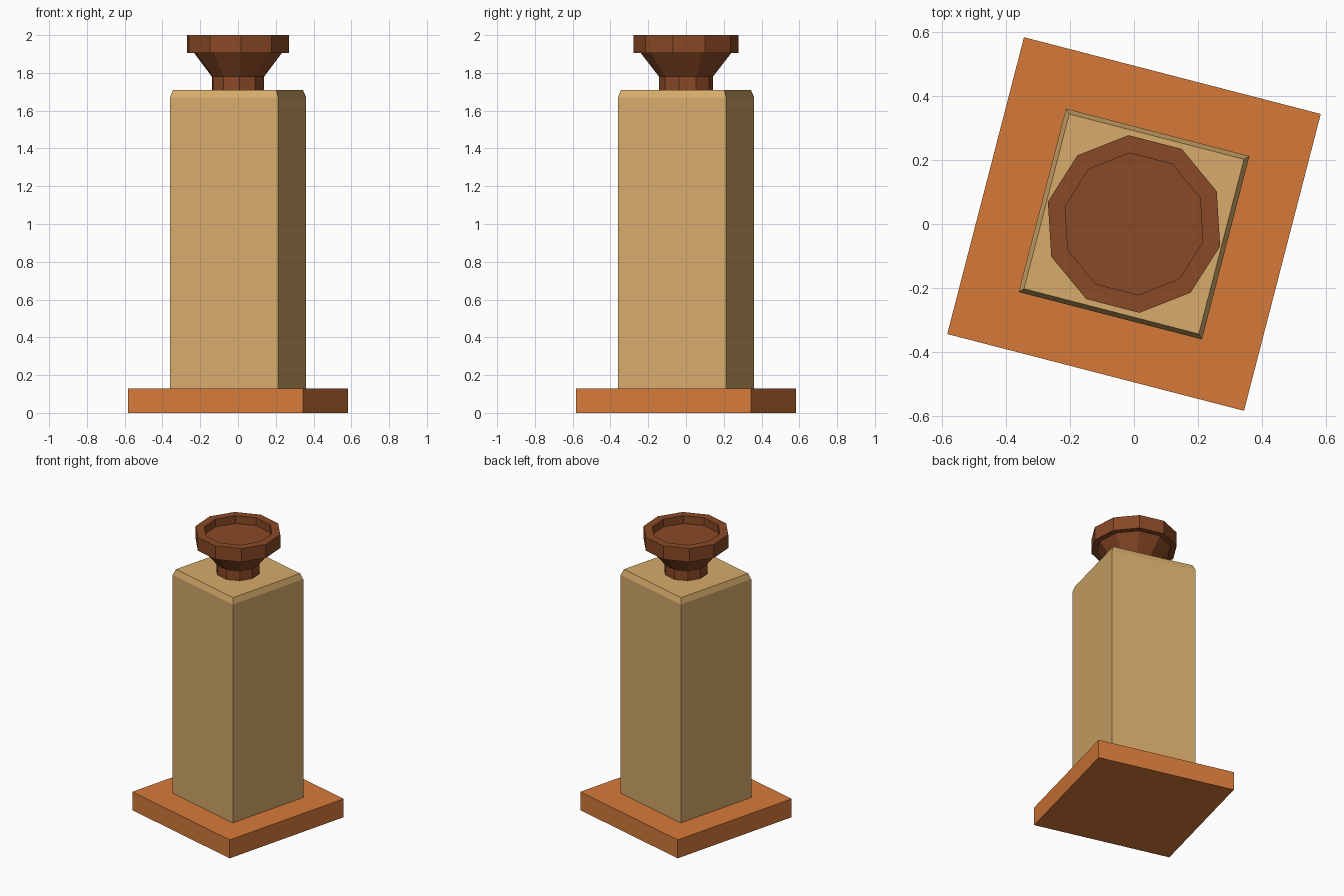
import bpy
import math

cube = bpy.data.objects.get("Cube")
if cube:
    bpy.data.objects.remove(cube, do_unlink=True)

TURN = math.radians(-14.5)


def material(name, rgb):
    mat = bpy.data.materials.new(name)
    mat.use_nodes = True
    mat.diffuse_color = (*rgb, 1)
    mat.node_tree.nodes["Principled BSDF"].inputs["Base Color"].default_value = (*rgb, 1)
    return mat


def lathe(name, sides, profile, mat, phase=0.0):
    """Faceted solid from (radius, height) rings, capped at both ends."""
    verts, faces = [], []
    for radius, z in profile:
        for i in range(sides):
            a = TURN + phase + 2 * math.pi * i / sides
            verts.append((radius * math.cos(a), radius * math.sin(a), z))
    for r in range(len(profile) - 1):
        for i in range(sides):
            j = (i + 1) % sides
            low, high = r * sides, (r + 1) * sides
            faces.append((low + i, low + j, high + j, high + i))
    faces.append(tuple(reversed(range(sides))))
    faces.append(tuple(range(len(verts) - sides, len(verts))))
    mesh = bpy.data.meshes.new(name)
    mesh.from_pydata(verts, [], faces)
    mesh.materials.append(mat)
    obj = bpy.data.objects.new(name, mesh)
    bpy.context.collection.objects.link(obj)
    return obj


def square(name, profile, mat):
    """Square block from (half width, height) rings."""
    rings = [(half * math.sqrt(2), z) for half, z in profile]
    return lathe(name, 4, rings, mat, math.pi / 4)


orange = material("orange clay", (0.67, 0.195, 0.042))
tan = material("tan stone", (0.67, 0.41, 0.147))
brown = material("brown clay", (0.25, 0.067, 0.019))

# Square foot slab
square("base_slab", [(0.479, 0), (0.479, 0.13)], orange)

# Tall block with a chamfered top edge
square("body", [(0.296, 0.13), (0.296, 1.67), (0.282, 1.71)], tan)

# Ten-sided neck
lathe("neck", 10, [(0.143, 1.71), (0.143, 1.78)], brown)

# Flared dish with a thick rim and a recessed floor
lathe("dish", 10, [(0.143, 1.78), (0.24, 1.905), (0.278, 1.905),
                   (0.278, 2.0), (0.222, 2.0), (0.222, 1.945)], brown)
